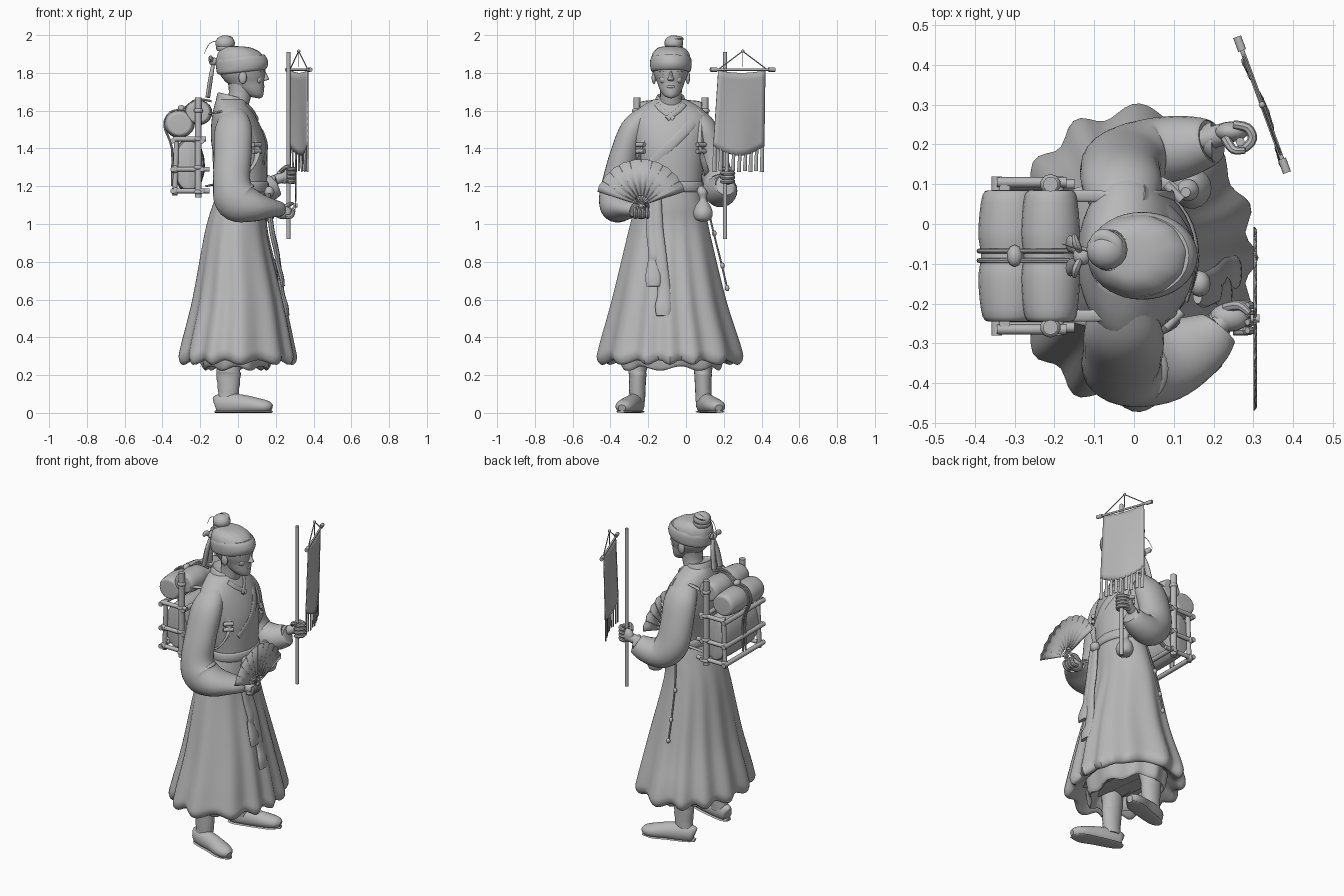
import bpy, bmesh, math
from mathutils import Vector

grey = bpy.data.materials.new("plain_grey")
grey.diffuse_color = (0.48, 0.48, 0.48, 1)
X, Y, Z = Vector((1, 0, 0)), Vector((0, 1, 0)), Vector((0, 0, 1))
CY = -0.083  # body centre line; the figure faces +x


def finish(name, bm, angle=40, solid=0):
    bmesh.ops.recalc_face_normals(bm, faces=bm.faces)
    me = bpy.data.meshes.new(name)
    bm.to_mesh(me)
    bm.free()
    me.materials.append(grey)
    ob = bpy.data.objects.new(name, me)
    bpy.context.collection.objects.link(ob)
    if solid:
        m = ob.modifiers.new("thickness", 'SOLIDIFY')
        m.thickness, m.offset = solid, 0
    bpy.ops.object.select_all(action='DESELECT')
    ob.select_set(True)
    bpy.context.view_layer.objects.active = ob
    bpy.ops.object.shade_smooth_by_angle(angle=math.radians(angle))
    return ob


def spline(pts, k):
    """Catmull-Rom resampling of equal-length tuples."""
    out = []
    for i in range(len(pts) - 1):
        p0, p1, p2, p3 = (pts[max(0, min(len(pts) - 1, i + d))] for d in (-1, 0, 1, 2))
        for s in range(k):
            t = s / k
            out.append(tuple(0.5 * (2*b + (c-a)*t + (2*a-5*b+4*c-d)*t*t + (3*b-a-3*c+d)*t**3)
                             for a, b, c, d in zip(p0, p1, p2, p3)))
    return out + [tuple(pts[-1])]


def skin(name, rings, angle=40):
    bm = bmesh.new()
    vs = [[bm.verts.new(p) for p in r] for r in rings]
    n = len(vs[0])
    for a, b in zip(vs, vs[1:]):
        for i in range(n):
            bm.faces.new((a[i], a[(i+1) % n], b[(i+1) % n], b[i]))
    bm.faces.new(vs[0])
    bm.faces.new(vs[-1])
    return finish(name, bm, angle)


def loft(name, st, n=32, k=4, fold=None, angle=40):
    """Horizontal oval rings: (z, cx, cy, rx, ry)."""
    rings = []
    for z, cx, cy, rx, ry in spline(st, k):
        ring = []
        for i in range(n):
            a = math.tau * i / n
            s, dz = fold(a, z) if fold else (1, 0)
            ring.append((cx + rx*s*math.cos(a), cy + ry*s*math.sin(a), z + dz))
        rings.append(ring)
    return skin(name, rings, angle)


def tube(name, pts, ref=Z, n=12, k=4, floor=-9):
    """Oval tube: (x, y, z, width radius, height radius)."""
    sp = spline(pts, k)
    rings = []
    for j, p in enumerate(sp):
        t = Vector(sp[min(j+1, len(sp)-1)][:3]) - Vector(sp[max(j-1, 0)][:3])
        t.normalize()
        side = ref.cross(t).normalized()
        up = t.cross(side)
        ring = [Vector(p[:3]) + side*p[3]*math.cos(math.tau*i/n) + up*p[4]*math.sin(math.tau*i/n)
                for i in range(n)]
        rings.append([(v.x, v.y, max(v.z, floor)) for v in ring])
    return skin(name, rings)


def rod(name, a, b, r, n=10):
    d = Vector(b) - Vector(a)
    ref = X if abs(d.normalized().x) < 0.8 else Z
    return tube(name, [(*a, r, r), (*b, r, r)], ref, n, 1)


def ball(name, c, r, n=16):
    bm = bmesh.new()
    bmesh.ops.create_uvsphere(bm, u_segments=n, v_segments=n*2//3, radius=1)
    for v in bm.verts:
        v.co = Vector([c[i] + v.co[i]*r[i] for i in range(3)])
    return finish(name, bm, 60)


# Skirt with pleats, lining
def pleat(a, z):
    t = max(0, min(1, (1.15 - z) / 0.8))
    w = 0.5 - 0.5*math.cos(13*a + 1.5*math.sin(2*a) + math.sin(3*a))
    return 1 - 0.09*t*w, 0.025*w*t**4

loft("skirt", [(1.21, .03, -.08, .12, .16), (1.1, .01, -.085, .145, .185), (.95, -.01, -.09, .17, .218),
               (.6, 0, -.09, .248, .303), (.36, -.005, -.085, .305, .375), (.285, -.005, -.085, .317, .387),
               (.255, -.005, -.085, .285, .35), (.32, 0, -.085, .2, .28)], 104, 5, pleat)
loft("underskirt", [(.5, -.01, CY, .2, .28), (.3, -.01, CY, .19, .27), (.235, -.01, CY, .17, .245),
                    (.3, -.01, CY, .12, .2)], 72, 4,
     lambda a, z: (1 + .04*math.sin(9*a), .012*math.sin(7*a)))

# Legs and shoes, mirrored about the body centre line
for s, side in ((1, "left"), (-1, "right")):
    y = lambda o: CY + s*o
    loft(side + "_leg", [(.06, -.055, y(.175), .055, .042), (.11, -.05, y(.175), .055, .043),
                         (.2, -.05, y(.173), .064, .046), (.24, -.05, y(.172), .063, .05),
                         (.45, -.03, y(.15), .07, .07)], 20,
         fold=lambda a, z: (1 + .025*math.sin(z*130 + a), 0))
    tube(side + "_shoe", [(-.12, y(.165), .045, .015, .035), (-.105, y(.17), .048, .036, .05),
                          (-.04, y(.188), .047, .046, .057), (.04, y(.21), .043, .049, .05),
                          (.11, y(.235), .036, .052, .041), (.155, y(.25), .032, .042, .032),
                          (.177, y(.256), .026, .02, .018)], n=20, floor=.004)
    tube(side + "_sole", [(-.12, y(.165), .006, .02, .006), (-.08, y(.175), .006, .042, .006),
                          (.04, y(.21), .006, .049, .006), (.12, y(.238), .006, .051, .006),
                          (.178, y(.257), .006, .02, .006)], n=12, floor=0)

# Torso
TORSO = [(1.17, .03, -.08, .12, .16), (1.25, .03, -.08, .125, .165), (1.4, .008, -.085, .145, .19),
         (1.5, -.008, -.085, .135, .205), (1.57, -.022, -.085, .115, .205),
         (1.62, -.032, -.085, .095, .155), (1.66, -.04, -.085, .075, .085)]
loft("jacket", TORSO, 40)


def chest(y, z, off=.002):
    for a, b in zip(TORSO, TORSO[1:]):
        if a[0] <= z <= b[0]:
            t = (z - a[0]) / (b[0] - a[0])
            _, cx, cy, rx, ry = (p + (q-p)*t for p, q in zip(a, b))
            return (cx + off + rx*math.sqrt(max(0, 1 - ((y-cy)/ry)**2)), y, z)

loft("waist_sash", [(1.17, .03, -.08, .125, .165), (1.18, .03, -.08, .133, .172),
                    (1.215, .03, -.08, .133, .172), (1.225, .03, -.08, .126, .166)], 40, 2)
collar = [(-.01, 1.635), (-.03, 1.61), (-.06, 1.585), (-.1, 1.555)]
tube("collar_overlap", [(*chest(y, z), .016, .007) for y, z in collar], X)
tube("collar_under", [(*chest(2*CY - y, z), .014, .005) for y, z in collar[:4]], X)
tube("chest_band", [(*chest(y, z), .026, .006) for y, z in ((.08, 1.59), (0, 1.5), (-.09, 1.41), (-.18, 1.32))], X)
loft("collar_back", [(1.6, -.03, CY, .088, .12), (1.65, -.035, CY, .08, .085), (1.68, -.038, CY, .068, .07),
                     (1.675, -.038, CY, .056, .058)], 28, fold=lambda a, z: (1, -.016*math.cos(a)))

# Sleeves; the right one hangs in a wide folded cuff
tube("right_sleeve", [(-.025, -.19, 1.575, .07, .06), (-.025, -.27, 1.5, .1, .075), (-.028, -.325, 1.36, .1, .078),
                      (-.033, -.355, 1.22, .1, .088), (-.005, -.362, 1.13, .118, .098), (.08, -.347, 1.095, .085, .1),
                      (.17, -.3, 1.085, .052, .078), (.215, -.265, 1.08, .04, .052), (.19, -.28, 1.08, .03, .038)],
     Y + X*.2, 28, 5, .985)
tube("left_sleeve", [(-.025, .02, 1.575, .07, .06), (-.03, .095, 1.5, .1, .072), (-.035, .14, 1.37, .1, .075),
                     (-.02, .165, 1.25, .1, .08), (.04, .18, 1.18, .09, .085), (.13, .195, 1.18, .075, .078),
                     (.195, .208, 1.205, .06, .055), (.17, .205, 1.2, .035, .035)], Y, 24, 5)

# Hands with curled fingers
ball("left_palm", (.245, .232, 1.255), (.042, .026, .042))
rod("left_wrist", (.15, .205, 1.215), (.24, .23, 1.25), .028)
ball("right_palm", (.24, -.235, 1.06), (.05, .036, .035))
rod("right_wrist", (.15, -.3, 1.075), (.225, -.245, 1.065), .028)
tube("left_thumb", [(.23, .215, 1.28, .013, .013), (.25, .187, 1.3, .011, .011), (.28, .185, 1.305, .008, .008)], Z, 8)
for i in range(4):
    z = 1.225 + i*.022
    tube("left_finger", [(.25, .25, z, .011, .011), (.285, .242, z, .012, .012), (.298, .215, z, .012, .012),
                         (.28, .192, z, .011, .011), (.26, .19, z, .008, .008)], Z, 8, 3)
    y = -.268 + i*.021
    tube("right_finger", [(.25, y, 1.04, .012, .012), (.28, y, 1.04, .012, .012),
                          (.293, y, 1.068, .011, .011), (.285, y, 1.085, .008, .008)], Y, 8, 3)
tube("right_thumb", [(.23, -.21, 1.075, .013, .013), (.265, -.205, 1.1, .012, .012), (.29, -.225, 1.11, .008, .008)], Y, 8)

# Head, face and headwrap
HY = -.08
loft("neck", [(1.6, -.02, HY, .068, .068), (1.68, .01, HY, .06, .057), (1.76, .015, HY, .07, .064)], 20)
loft("head", [(1.668, .105, HY, .014, .014), (1.68, .088, HY, .045, .038), (1.71, .065, HY, .072, .058),
              (1.75, .038, HY, .1, .073), (1.79, .025, HY, .118, .09), (1.84, .02, HY, .126, .1)], 32)
loft("nose", [(1.757, .13, HY, .008, .012), (1.765, .14, HY, .024, .018), (1.78, .137, HY, .022, .012),
              (1.815, .128, HY, .014, .008)], 12)
ball("lips", (.132, HY, 1.727), (.009, .022, .008))
ball("chin", (.112, HY, 1.685), (.022, .024, .02))
for s in (-1, 1):
    ball("eye", (.123, HY + s*.034, 1.795), (.01, .014, .006), 10)
    tube("eyebrow", [(.138, HY + s*.014, 1.808, .004, .005), (.134, HY + s*.035, 1.813, .005, .006),
                     (.115, HY + s*.06, 1.808, .003, .003)], Z, 8)
    ball("ear", (.025, HY + s*.09, 1.775), (.022, .012, .034), 12)
    ball("cheek", (.106, HY + s*.036, 1.765), (.022, .024, .024), 12)
loft("headwrap_band", [(1.803, .018, HY, .118, .094), (1.812, .02, HY, .131, .105), (1.84, .022, HY, .138, .11),
                       (1.87, .017, HY, .134, .109), (1.885, .014, HY, .124, .102)], 40, 3,
     lambda a, z: (1, .012*math.cos(a)))
loft("headwrap_crown", [(1.86, .013, HY, .129, .106), (1.895, .01, HY, .12, .1), (1.92, .003, HY, .098, .085),
                        (1.937, -.01, HY, .062, .058), (1.942, -.03, HY, .01, .01)], 40, 4,
     lambda a, z: (1 + .012*math.sin(10*a), 0))
ball("topknot", (-.068, -.065, 1.957), (.052, .05, .042))
loft("topknot_tie", [(1.915, -.06, -.066, .05, .048), (1.93, -.062, -.066, .054, .052), (1.94, -.064, -.066, .05, .05)], 20)
tube("topknot_coil", [(-.1, -.05, 1.97, .015, .012), (-.08, -.03, 1.98, .018, .012), (-.045, -.05, 1.983, .018, .012),
                      (-.04, -.085, 1.975, .008, .008)], Z)
ball("wrap_knot", (-.13, -.08, 1.86), (.024, .024, .022), 12)
for s in (-1, 1):
    tube("wrap_loop", [(-.13, -.08, 1.86, .006, .008), (-.145, -.08 + s*.03, 1.875, .01, .018),
                       (-.15, -.08 + s*.05, 1.865, .006, .01)], Z)
    tube("wrap_tail", [(-.13, -.08, 1.855, .009, .009), (-.145, -.08 + s*.02, 1.77, .018, .012),
                       (-.16, -.08 + s*.03, 1.67, .022, .012)], X)
tube("hair_wisp", [(-.11, -.07, 1.97, .002, .002), (-.15, -.06, 1.955, .002, .002), (-.18, -.05, 1.9, .001, .001)], Y, 5)

# Pack frame: posts and rails, then cargo
PY = -.08
for s in (-1, 1):
    rod("tall_post", (-.21, PY + s*.18, 1.14), (-.21, PY + s*.18, 1.67), .019)
    rod("short_post", (-.335, PY + s*.17, 1.15), (-.325, PY + s*.17, 1.46), .014)
    for z in (1.17, 1.3, 1.45, 1.6):
        ball("lashing", (-.21, PY + s*.18, z), (.026, .026, .016), 10)
    for z in (1.175, 1.29):
        rod("side_rail", (-.35, PY + s*.18, z), (-.15, PY + s*.18, z), .013)
        ball("joint", (-.335, PY + s*.175, z), (.022, .022, .022), 10)
    rod("roll_support", (-.345, PY + s*.185, 1.45), (-.17, PY + s*.185, 1.45), .013)
    # Shoulder straps with toggles
    y = PY + s*.15
    tube("shoulder_strap", [(-.17, y, 1.58, .015, .005), (-.09, y, 1.595, .015, .005), (-.02, y - s*.01, 1.605, .015, .005),
                            (.055, y, 1.55, .015, .005), (.095, y, 1.44, .015, .005), (.095, y + s*.02, 1.34, .015, .005),
                            (.02, y + s*.04, 1.25, .015, .005), (-.17, y, 1.2, .015, .005)], Y.cross(X) + Y*.1)
    for z in (1.385, 1.42):
        rod("strap_toggle", (.08, y + s*.03, z), (.12, y - s*.01, z), .012)
for z in (1.175, 1.29, 1.44):
    rod("cross_rail", (-.345, PY - .2, z), (-.345, PY + .2, z), .014)
    rod("inner_rail", (-.19, PY - .2, z), (-.19, PY + .2, z), .014)
tube("cargo_bundle", [(-.26, PY - .165, 1.31, .06, .11), (-.26, PY - .15, 1.31, .08, .137), (-.26, PY, 1.31, .085, .145),
                      (-.26, PY + .15, 1.31, .08, .137), (-.26, PY + .165, 1.31, .06, .11)], Z, 20)
for name, x, z, r, h in (("bedroll", -.31, 1.53, .077, .165), ("upper_roll", -.21, 1.59, .07, .165)):
    tube(name, [(x, PY - h, z, r*.6, r*.55), (x, PY - h + .012, z, r*.92, r*.85), (x, PY - .06, z, r*1.06, r*.96),
                (x, PY, z, r*.97, r*.88), (x, PY + .06, z, r*1.06, r*.96), (x, PY + h - .012, z, r*.92, r*.85),
                (x, PY + h, z, r*.6, r*.55)], Z, 20)
for d in (-.012, .012):
    tube("pack_rope", [(-.14, PY + d, 1.65, .006, .006), (-.22, PY + d, 1.658, .006, .006), (-.29, PY + d, 1.61, .006, .006),
                       (-.36, PY + d, 1.59, .006, .006), (-.39, PY + d, 1.52, .006, .006),
                       (-.35, PY + d, 1.4, .006, .006), (-.35, PY + d, 1.2, .006, .006)], Y, 8)
ball("rope_knot", (-.3, PY, 1.612), (.02, .028, .018), 10)

# Pouch and hanging sash tails
loft("gourd_pouch", [(1.012, .145, .09, .01, .01), (1.025, .145, .09, .04, .042), (1.06, .145, .09, .05, .052),
                     (1.1, .142, .09, .036, .038), (1.13, .14, .09, .016, .018), (1.17, .135, .085, .028, .028),
                     (1.2, .13, .08, .012, .012)], 18)
ball("sash_knot", (.165, -.15, 1.17), (.028, .033, .03), 12)
for dy, zb, xb in ((.012, .515, .262), (-.014, .67, .238)):
    tube("sash_tail", [(.16, -.165 + dy, 1.16, .022, .012), (.177, -.165 + dy, .98, .032, .014), (.207, -.15 + dy, .84, .034, .014),
                       (xb - .03, -.14 + dy*2, zb + .13, .034, .013), (xb - .008, -.145 + dy*2, zb + .05, .042, .013),
                       (xb, -.145 + dy*2, zb, .036, .01)], X)
tube("side_cord", [(.0, .105, 1.15, .005, .005), (-.02, .135, 1.0, .005, .005), (-.03, .185, .8, .005, .005),
                   (-.03, .218, .66, .005, .005)], X, 8)
for y, z in ((.15, .95), (.193, .78), (.218, .66)):
    ball("cord_bead", (-.03, y, z), (.012, .012, .016), 10)

# Folding fan: accordion leaf and sticks
FC, N = Vector((.305, -.238, 1.098)), 10
bm = bmesh.new()
prev = None
for i in range(2*N + 1):
    a = math.radians(18 + 144*i/(2*N))
    d = Vector((0, math.cos(a), math.sin(a)))
    o = X * (.003 if i % 2 else -.002)
    cur = [bm.verts.new(FC + d*r + o) for r in (.05, .246 if i % 2 else .242)]
    if prev:
        bm.faces.new((prev[0], prev[1], cur[1], cur[0]))
    prev = cur
    if i % 2 == 0:
        rod("fan_stick", FC - d*.02 - X*.002, FC + d*.242 - X*.002, .0022, 6)
finish("fan_leaf", bm, 20, .003)
rod("fan_pivot", FC - X*.012, FC + X*.01, .01)

# Staff and hanging banner
rod("staff", (.267, .207, .92), (.267, .207, 1.91), .011, 12)
M = Vector((.322, .3, 0))
U = Vector((-.345, .939, 0))
W = Vector((.939, .345, 0))
P = lambda u, z, w=0: M + U*u + W*w + Z*z
rod("banner_rod", P(-.18, 1.817), P(.18, 1.817), .006)
for s in (-1, 1):
    rod("rod_cap", P(s*.145, 1.817), P(s*.182, 1.817), .011)
    rod("banner_cord", P(s*.135, 1.82), P(0, 1.915), .003, 6)
ball("cord_ring", P(0, 1.915), (.009, .009, .009), 8)
rod("hanging_thread", P(0, 1.91), P(0, 1.83), .002, 5)
bm = bmesh.new()
grid = [[bm.verts.new(P((i/12 - .5)*(.265 + .022*j/12) - .014*j/12 - .005,
                        1.812 - j/12*(.4 + .05*math.sin(math.pi*i/12)) - .012*math.sin(math.pi*i/12)*(1 - j/12),
                        .008*(j/12)*math.cos(math.tau*(i/12 - .5)))) for i in range(13)] for j in range(13)]
for j in range(12):
    for i in range(12):
        bm.faces.new((grid[j][i], grid[j][i+1], grid[j+1][i+1], grid[j+1][i]))
finish("banner_cloth", bm, 60, .006)
for i in range(9):
    u = (i/8 - .5)*.268 - .019
    t = 1.42 - .05*math.cos(math.pi*(u + .019)/.28)
    w = .008*math.cos(math.tau*(u + .019)/.28)
    tube("banner_fringe", [(*P(u, t, w), .009, .004), (*P(u - .002, t - .04, w), .01, .004),
                           (*P(u - .004, 1.275 + .006*(i % 2), w), .012, .003)], W, 8, 2)
